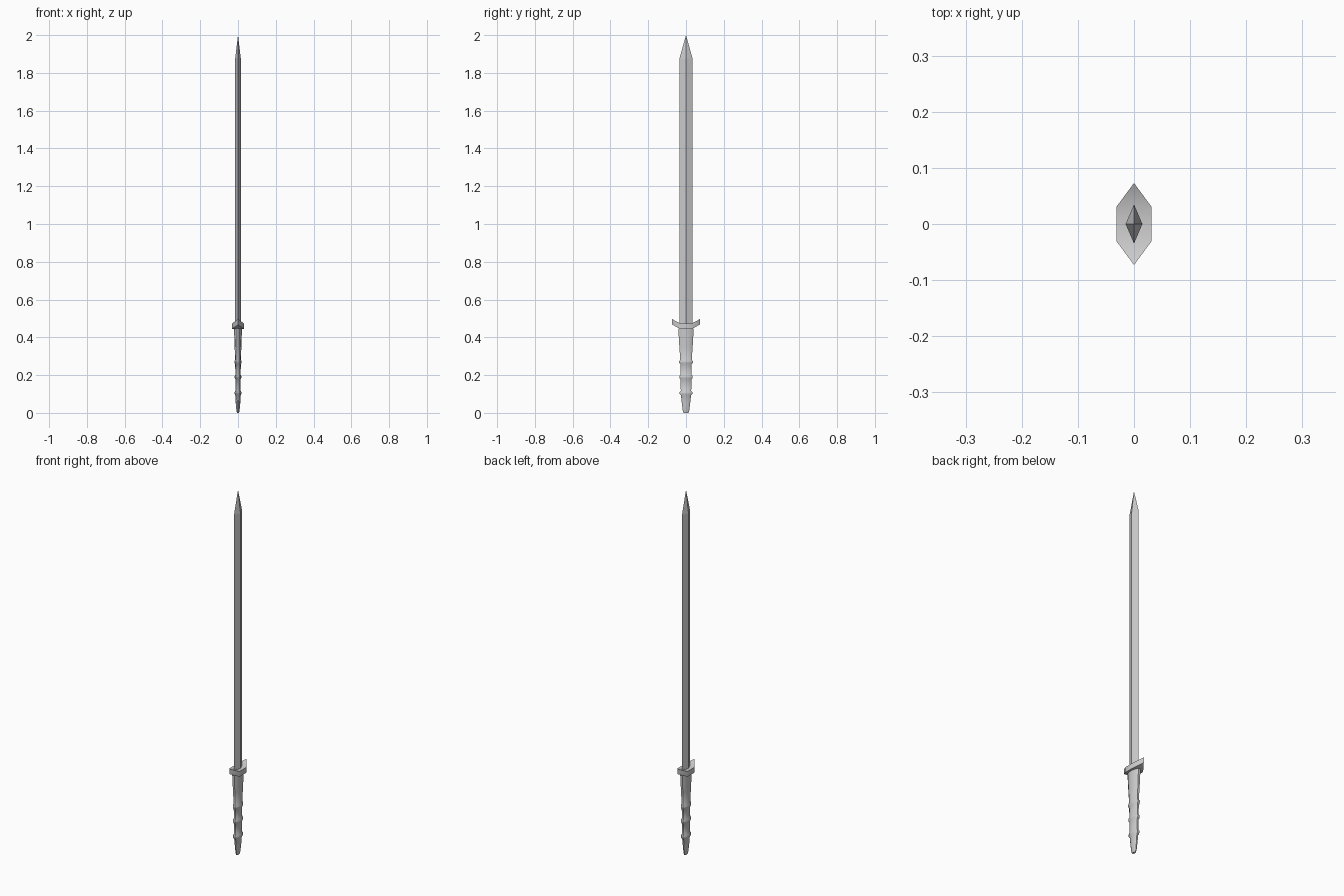
import bpy
from math import cos, sin, pi

if "Cube" in bpy.data.objects:
    bpy.data.objects.remove(bpy.data.objects["Cube"])


def make_object(name, verts, faces, smooth_angle=None):
    mesh = bpy.data.meshes.new(name)
    mesh.from_pydata(verts, [], faces)
    obj = bpy.data.objects.new(name, mesh)
    bpy.context.collection.objects.link(obj)
    if smooth_angle:
        bpy.ops.object.select_all(action='DESELECT')
        obj.select_set(True)
        bpy.context.view_layer.objects.active = obj
        bpy.ops.object.shade_smooth_by_angle(angle=smooth_angle)
    return obj


def loft(name, rings, tip=None, smooth_angle=None):
    """Skin equal-sized rings, cap the bottom, and cap or point the top."""
    n = len(rings[0])
    verts = [p for ring in rings for p in ring]
    faces = [tuple(reversed(range(n)))]
    for k in range(len(rings) - 1):
        for i in range(n):
            j = (i + 1) % n
            faces.append((k * n + i, k * n + j, (k + 1) * n + j, (k + 1) * n + i))
    top = (len(rings) - 1) * n
    if tip:
        verts.append(tip)
        faces += [(top + i, top + (i + 1) % n, len(verts) - 1) for i in range(n)]
    else:
        faces.append(tuple(range(top, top + n)))
    return make_object(name, verts, faces, smooth_angle)


def oval(rx, ry, z, sides):
    return [(rx * cos(2 * pi * i / sides), ry * sin(2 * pi * i / sides), z)
            for i in range(sides)]


# Blade: diamond section with a sharp point
loft("blade", [oval(0.015, 0.035, z, 4) for z in (0.455, 1.875)], tip=(0, 0, 2.0))

# Guard: hexagonal plate with upturned pointed ends
plan = [(0, -0.073), (0.031, -0.031), (0.031, 0.031),
        (0, 0.073), (-0.031, 0.031), (-0.031, -0.031)]
verts = [(x, y, z + (0.022 if x == 0 else 0)) for z in (0.445, 0.474) for x, y in plan]
faces = [(i, (i + 1) % 6, (i + 1) % 6 + 6, i + 6) for i in range(6)]
for tri in ((0, 1, 5), (2, 3, 4)):
    faces.append(tuple(reversed(tri)))
    faces.append(tuple(i + 6 for i in tri))
faces += [(1, 5, 4, 2)[::1], (7, 8, 10, 11)]
make_object("guard", verts, faces, 0.7)

# Grip: tapered oval with three raised bands, (z, half depth x, half width y)
profile = [(0, 0.006, 0.013), (0.012, 0.008, 0.018), (0.05, 0.012, 0.023),
           (0.092, 0.014, 0.028)]
for z, rx, ry in ((0.105, 0.018, 0.035), (0.19, 0.018, 0.037), (0.27, 0.019, 0.038)):
    profile += [(z - 0.012, rx - 0.004, ry - 0.006)] if z > 0.15 else []
    profile += [(z - 0.004, rx, ry), (z + 0.004, rx, ry),
                (z + 0.012, rx - 0.004, ry - 0.006)]
profile += [(0.35, 0.018, 0.037), (0.447, 0.021, 0.043)]
loft("grip", [oval(rx, ry, z, 10) for z, rx, ry in profile], smooth_angle=0.8)
